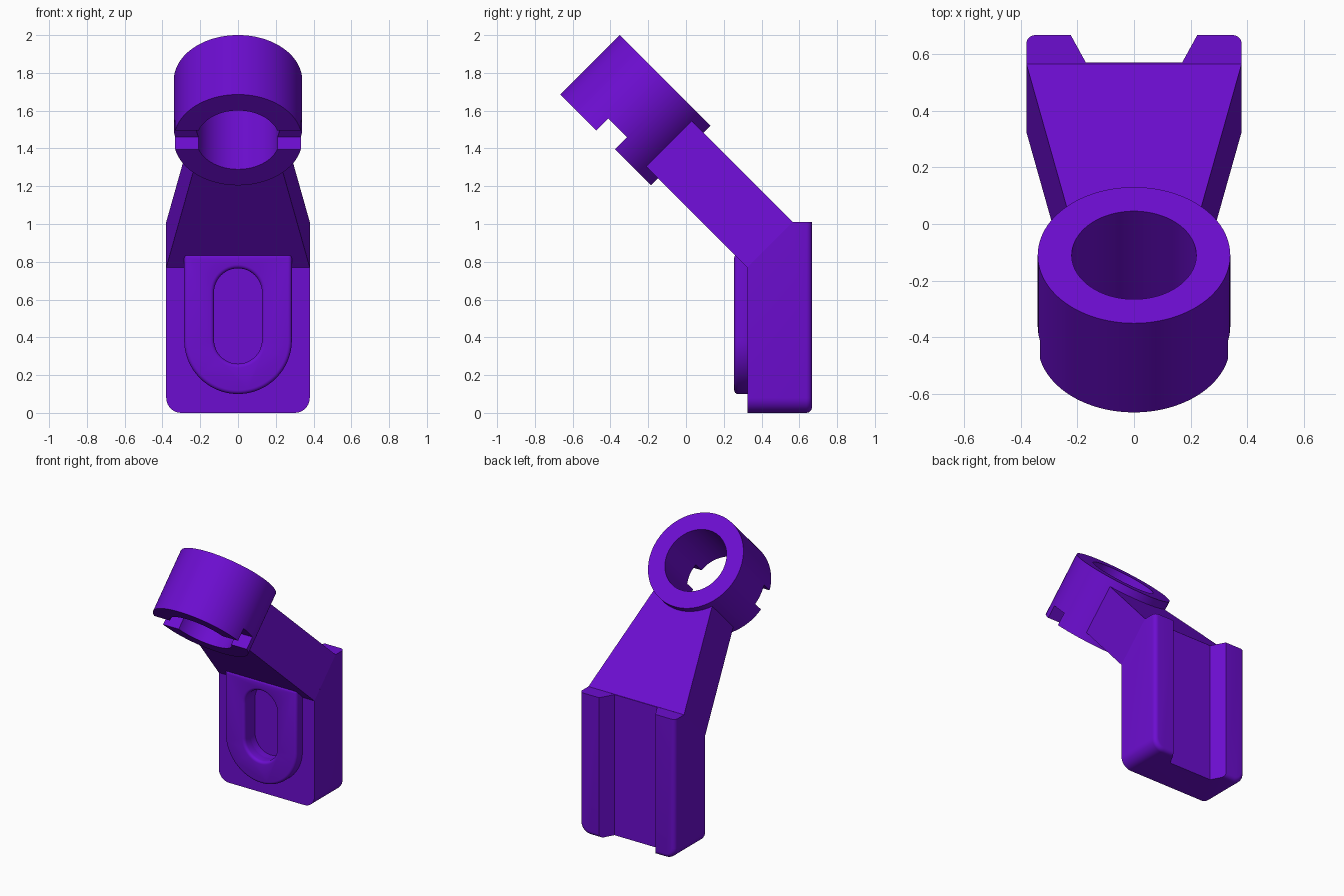
import bpy, bmesh, math
from mathutils import Matrix, Vector

if "Cube" in bpy.data.objects:
    bpy.data.objects.remove(bpy.data.objects["Cube"], do_unlink=True)

purple = bpy.data.materials.new("purple plastic")
purple.use_nodes = True
COLOUR = (0.15, 0.004, 0.63, 1)
purple.diffuse_color = COLOUR
purple.node_tree.nodes["Principled BSDF"].inputs["Base Color"].default_value = COLOUR


def finish(bm, name, matrix=Matrix()):
    bmesh.ops.recalc_face_normals(bm, faces=bm.faces)
    mesh = bpy.data.meshes.new(name)
    bm.to_mesh(mesh)
    bm.free()
    mesh.materials.append(purple)
    ob = bpy.data.objects.new(name, mesh)
    ob.matrix_world = matrix
    bpy.context.collection.objects.link(ob)
    return ob


def prism(points, direction):
    """Extrude a closed outline of 3D points along a direction."""
    bm = bmesh.new()
    face = bm.faces.new([bm.verts.new(p) for p in points])
    out = bmesh.ops.extrude_face_region(bm, geom=[face], use_keep_orig=True)
    verts = [v for v in out["geom"] if isinstance(v, bmesh.types.BMVert)]
    bmesh.ops.translate(bm, vec=direction, verts=verts)
    bmesh.ops.recalc_face_normals(bm, faces=bm.faces)
    return bm


def arc(cx, cz, r, start, end, y, n):
    return [(cx + r * math.cos(a), y, cz + r * math.sin(a))
            for a in (math.radians(start + (end - start) * i / n) for i in range(n + 1))]


def activate(ob):
    bpy.context.view_layer.update()
    bpy.ops.object.select_all(action='DESELECT')
    ob.select_set(True)
    bpy.context.view_layer.objects.active = ob


def cut(ob, cutter):
    activate(ob)
    mod = ob.modifiers.new("cut", 'BOOLEAN')
    mod.operation, mod.solver, mod.object = 'DIFFERENCE', 'EXACT', cutter
    bpy.ops.object.modifier_apply(modifier=mod.name)


def smooth(ob):
    activate(ob)
    bpy.ops.object.shade_smooth_by_angle(angle=math.radians(35))


def cylinder(name, radius, depth, matrix):
    bm = bmesh.new()
    bmesh.ops.create_cone(bm, cap_ends=True, segments=96, radius1=radius, radius2=radius, depth=depth)
    return finish(bm, name, matrix)


# Mounting block: rounded lower corners, rounded back outline, sloping front top
FRONT, BACK, TOP, HALF = 0.325, 0.667, 1.01, 0.38
outline = ([(HALF, FRONT, TOP), (-HALF, FRONT, TOP)]
           + arc(-HALF + 0.08, 0.08, 0.08, 180, 270, FRONT, 8)
           + arc(HALF - 0.08, 0.08, 0.08, 270, 360, FRONT, 8))
bm = prism(outline, (0, BACK - FRONT, 0))
rim = [e for e in bm.edges if all(v.co.y > BACK - 0.001 for v in e.verts)
       and not all(v.co.z > TOP - 0.001 for v in e.verts)]
bmesh.ops.bevel(bm, geom=rim, offset=0.03, offset_type='OFFSET', segments=5, profile=0.5, affect='EDGES')
bmesh.ops.bisect_plane(bm, geom=bm.verts[:] + bm.edges[:] + bm.faces[:], plane_co=(0, FRONT, 0.77),
                       plane_no=(0, -1, 1), clear_outer=True)
bmesh.ops.holes_fill(bm, edges=[e for e in bm.edges if e.is_boundary], sides=0)
block = finish(bm, "mounting_block")

# Dovetail channel down the back
channel = finish(prism([(-0.17, 0.57, -0.1), (0.17, 0.57, -0.1), (0.28, 0.77, -0.1), (-0.28, 0.77, -0.1)],
                       (0, 0, 1.3)), "channel_cutter")
cut(block, channel)

# Front pad: flat top, round bottom
pad = finish(prism([(0.285, 0.255, 0.84), (-0.285, 0.255, 0.84)]
                   + arc(0, 0.385, 0.285, 180, 360, 0.255, 48), (0, 0.09, 0)), "front_pad")

# Oval recess through the pad and into the block
recess = finish(prism(arc(0, 0.638, 0.127, 0, 180, 0.2, 24) + arc(0, 0.387, 0.127, 180, 360, 0.2, 24),
                      (0, 0.175, 0)), "recess_cutter")
cut(block, recess)
cut(pad, recess)
activate(pad)
bevel = pad.modifiers.new("rounded rim", 'BEVEL')
bevel.width, bevel.segments = 0.02, 4
bevel.limit_method, bevel.angle_limit = 'ANGLE', math.radians(50)
bpy.ops.object.modifier_apply(modifier=bevel.name)

# Tilted ring with a bore and a cross notch in its lower end
tilt = Matrix.Translation((0, -0.2675, 1.6025)) @ Matrix.Rotation(math.radians(-45), 4, 'X')
LENGTH = 0.445
ring = cylinder("socket_ring", 0.34, LENGTH, tilt)
bore = cylinder("bore_cutter", 0.22, 1.0, tilt)
bm = bmesh.new()
bmesh.ops.create_cube(bm, size=1)
bmesh.ops.scale(bm, vec=(1, 0.14, 0.18), verts=bm.verts)
bmesh.ops.translate(bm, vec=(0, 0, -LENGTH / 2), verts=bm.verts)
notch = finish(bm, "notch_cutter", tilt)
cut(ring, bore)
cut(ring, notch)

# Tapered arm from block to ring, laid out in the ring's frame
arm = finish(prism([(-HALF, 1.0077, -0.17), (HALF, 1.0077, -0.17), (0.226, 0.235, -0.17), (-0.226, 0.235, -0.17)],
                   (0, 0, 0.34)), "tapered_arm", tilt)

for part in (block, pad, ring):
    smooth(part)
for cutter in (channel, recess, bore, notch):
    bpy.data.objects.remove(cutter, do_unlink=True)
